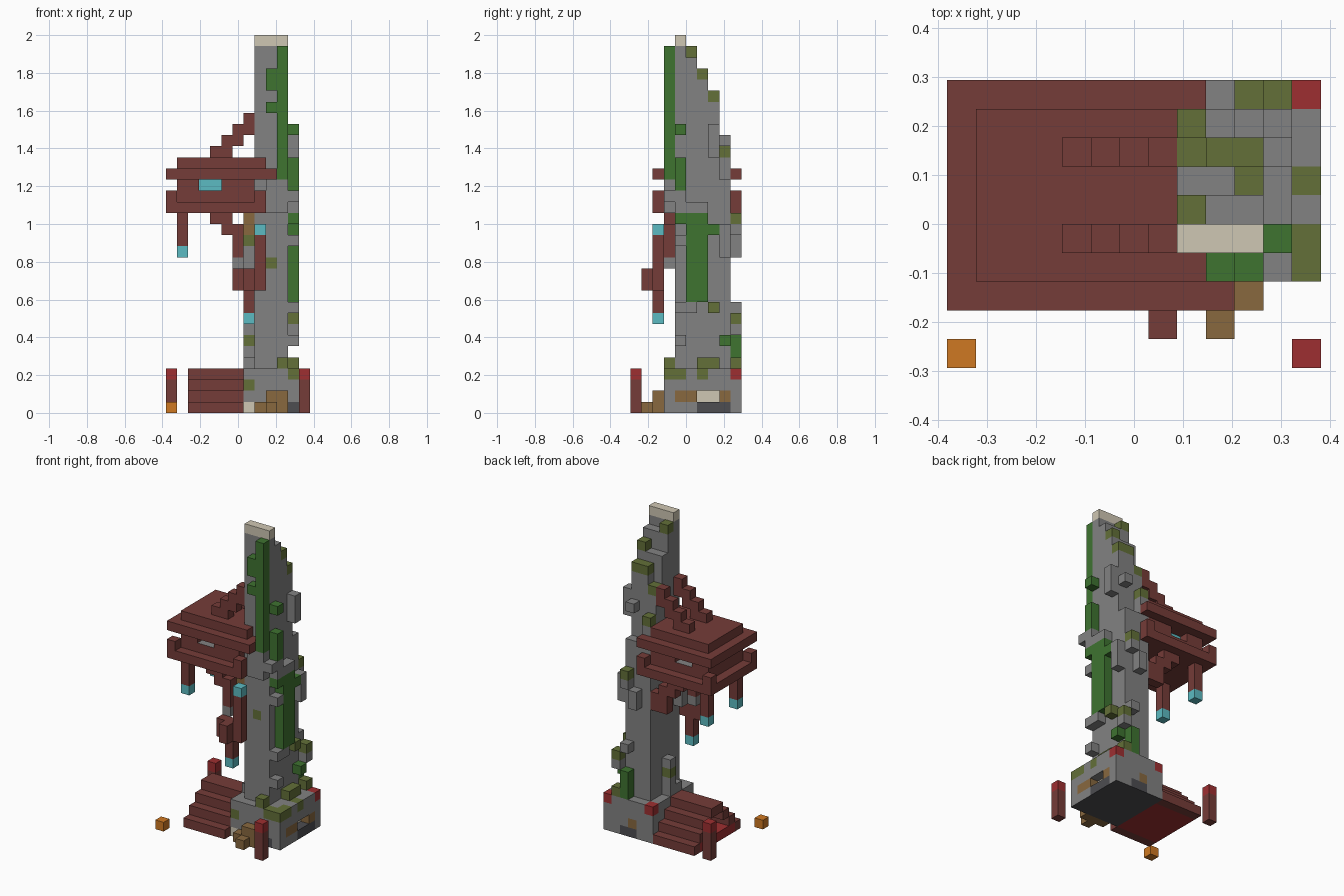
import bpy, bmesh
from mathutils import Vector

cube = bpy.data.objects.get("Cube")
if cube:
    bpy.data.objects.remove(cube, do_unlink=True)

PALETTE = {
    "stone": "828282", "dark_stone": "4d4d51", "moss": "637038", "vine_green": "3e7330",
    "wood": "753c38", "crimson": "9e2f31", "lantern_cyan": "5cbbc2", "sandstone": "cfc7b3",
    "log_brown": "88683f", "pumpkin_orange": "cf7922",
}


def linear(h):
    s = [int(h[n:n + 2], 16) / 255 for n in (0, 2, 4)]
    return [((c + 0.055) / 1.055) ** 2.4 if c > 0.04 else c / 12.92 for c in s] + [1.0]


materials = {}
for label, code in PALETTE.items():
    mat = bpy.data.materials.new(label)
    mat.use_nodes = True
    mat.diffuse_color = linear(code)
    mat.node_tree.nodes["Principled BSDF"].inputs["Base Color"].default_value = linear(code)
    materials[label] = mat
COLOURS = list(PALETTE)

# Block grid: 13 wide, 10 deep, 34 tall
UNIT = 2 / 34
cells = {}


def span(r):
    return range(r[0], r[1] + 1) if isinstance(r, tuple) else (r,)


def fill(part, colour, x, y, z):
    """Fill an inclusive range of blocks."""
    for i in span(x):
        for j in span(y):
            for k in span(z):
                cells[i, j, k] = (part, colour)


def carve(x, y, z):
    """Remove an inclusive range of blocks."""
    for i in span(x):
        for j in span(y):
            for k in span(z):
                del cells[i, j, k]


# Plinth with weathered blocks and a recess in its left side
fill("plinth", "stone", (7, 12), (3, 9), (0, 3))
for x, y in ((12, (3, 4)), (12, 6), (11, 3)):
    fill("plinth", "moss", x, y, 3)
fill("plinth", "moss", 7, 3, 2)
for x in (7, 12):
    fill("plinth", "crimson", x, 9, 3)
fill("plinth", "dark_stone", 12, (6, 8), 0)
fill("plinth", "dark_stone", 11, 3, 0)
fill("plinth", "dark_stone", (9, 10), 9, 0)
fill("plinth", "sandstone", 7, 3, 0)
fill("plinth", "sandstone", 11, (6, 7), 1)
carve(12, (6, 7), 1)
for x, y in ((12, (4, 5)), (12, 8), (9, 9)):
    fill("plinth", "log_brown", x, y, 1)

# Tower body, stepping back toward the top
fill("tower", "stone", (8, 10), (4, 8), (4, 20))
fill("tower", "stone", (8, 10), 4, (21, 32))
fill("tower", "sandstone", (8, 10), 4, 33)
fill("tower", "moss", 9, 4, 13)
tops = {5: (32, 31, 31), 6: (29, 29, 30), 7: (26, 28, 28), 8: (23, 20, 20)}
mossy = ((8, 5), (10, 6), (8, 7), (9, 7), (10, 7), (8, 8))
for y, heights in tops.items():
    for n, top in enumerate(heights):
        fill("tower", "stone", 8 + n, y, (20, top))
        if (8 + n, y) in mossy:
            fill("tower", "moss", 8 + n, y, top)

# Loose stones sticking out of the walls
for x, y, z in (
    (11, 7, (23, 25)), (10, 8, 24), (9, 3, (18, 20)), (10, 3, (18, 20)), (11, 3, 19),
    (11, 4, (18, 19)), (11, (5, 6), 18), (11, 4, 15), (11, 8, (14, 16)),
    (10, 9, 16), (9, 9, (14, 15)), (11, (4, 5), 9), (11, 4, 6),
    (10, 9, 9), (11, 9, 7), (7, (5, 6), 4), (7, 6, 5), (7, 6, 7),
    (7, 4, (13, 14)), (6, 3, 13),
):
    fill("loose_stones", "stone", x, y, z)

# Moss clumps
for x, y, z in (
    (10, 9, 17), (11, 9, 8), (11, 7, 9), (11, (6, 7), 4), (11, 9, 4),
    (10, 3, 4), (7, 6, 6), (7, 4, 15),
):
    fill("moss_clumps", "moss", x, y, z)

# Climbing vines
for x, y, z in (
    (10, 3, (21, 32)), (9, 3, (29, 30)), (9, 3, 27), (11, 4, 25), (11, 4, (20, 22)),
    (11, (5, 6), (10, 17)), (11, 4, 17), (11, 7, 16), (11, 8, 6), (10, 9, (4, 6)),
):
    fill("vines", "vine_green", x, y, z)

# Stepped tent with a rug inside
for step in range(4):
    for y in (2 + step, 9 - step):
        fill("tent", "wood", (2, 6), y, step)
fill("rug", "crimson", (2, 6), (3, 8), 0)

# Hut floor, corner blocks and walls
fill("hut_floor", "wood", (0, 8), (2, 9), 18)
fill("hut_walls", "wood", (1, 7), (3, 8), (19, 20))
for x in (0, 8):
    for y in (2, 9):
        fill("hut_floor", "wood", x, y, 19)

# Recessed windows with a glow behind them
fill("hut_windows", "lantern_cyan", (3, 4), (4, 7), 20)
for y in (3, 8):
    carve((3, 4), y, 20)

# Two-tier roof
fill("roof_eaves", "wood", (0, 7), (2, 9), 21)
fill("roof_eaves", "wood", (8, 9), (2, 3), 21)
fill("roof_eaves", "wood", 8, 9, 21)
fill("roof_top", "wood", (1, 7), (3, 8), 22)
fill("roof_top", "wood", 8, 3, 22)

# Stepped beams above the roof and braces below the floor
for y in (4, 7):
    for n in range(4):
        fill("roof_beams", "wood", (4 + n, min(5 + n, 7)), y, 23 + n)
for y in (3, 8):
    for n in range(2):
        fill("braces", "wood", (4 + n, 5 + n), y, 17 - n)
    fill("braces", "wood", 6, y, (14, 15))
fill("braces", "wood", 7, 8, (14, 15))
fill("braces", "log_brown", 7, 4, (16, 17))

# Hanging posts with lanterns
for y in (3, 8):
    fill("hanging_posts", "wood", 1, y, (15, 17))
    fill("lanterns", "lantern_cyan", 1, y, 14)
fill("hanging_posts", "wood", 8, 2, (11, 15))
fill("lanterns", "lantern_cyan", 8, 2, 16)
fill("hanging_posts", "wood", 7, 2, (9, 12))
fill("hanging_posts", "wood", 7, 1, (11, 12))
fill("hanging_posts", "wood", 6, 2, (11, 12))
fill("lanterns", "lantern_cyan", 7, 2, 8)

# Ground posts, log pile and pumpkin
for x, y in ((12, 0), (0, 9)):
    fill("ground_posts", "wood", x, y, (0, 2))
    fill("ground_posts", "crimson", x, y, 3)
fill("log_pile", "log_brown", (8, 10), 2, 0)
fill("log_pile", "log_brown", (9, 10), 2, 1)
fill("log_pile", "log_brown", 9, 1, 0)
fill("pumpkin", "pumpkin_orange", 0, 0, 0)


def face_colour(part, colour, cell, axis, sign):
    """Dark plinth underside and stone window sills."""
    i, j, k = cell
    if axis == 2 and sign < 0 and k == 0 and part == "plinth":
        return "dark_stone"
    if axis == 2 and sign > 0 and k == 19 and part == "hut_walls":
        return "stone"
    return colour


def build(part):
    bm = bmesh.new()
    for cell, (owner, colour) in cells.items():
        if owner != part:
            continue
        centre = Vector(cell) - Vector((6, 4.5, -0.5))
        for axis in range(3):
            for sign in (-1, 1):
                neighbour = list(cell)
                neighbour[axis] += sign
                if tuple(neighbour) in cells:
                    continue
                n, u = Vector(), Vector()
                n[axis], u[(axis + 1) % 3] = sign / 2, 0.5
                w = n.cross(u) * 2
                corners = (u + w, w - u, -u - w, u - w)
                face = bm.faces.new([bm.verts.new((centre + n + c) * UNIT) for c in corners])
                face.material_index = COLOURS.index(face_colour(part, colour, cell, axis, sign))
    bmesh.ops.remove_doubles(bm, verts=bm.verts, dist=0.001)
    mesh = bpy.data.meshes.new(part)
    for label in COLOURS:
        mesh.materials.append(materials[label])
    bm.to_mesh(mesh)
    bm.free()
    bpy.context.scene.collection.objects.link(bpy.data.objects.new(part, mesh))


for part in sorted({owner for owner, _ in cells.values()}):
    build(part)
